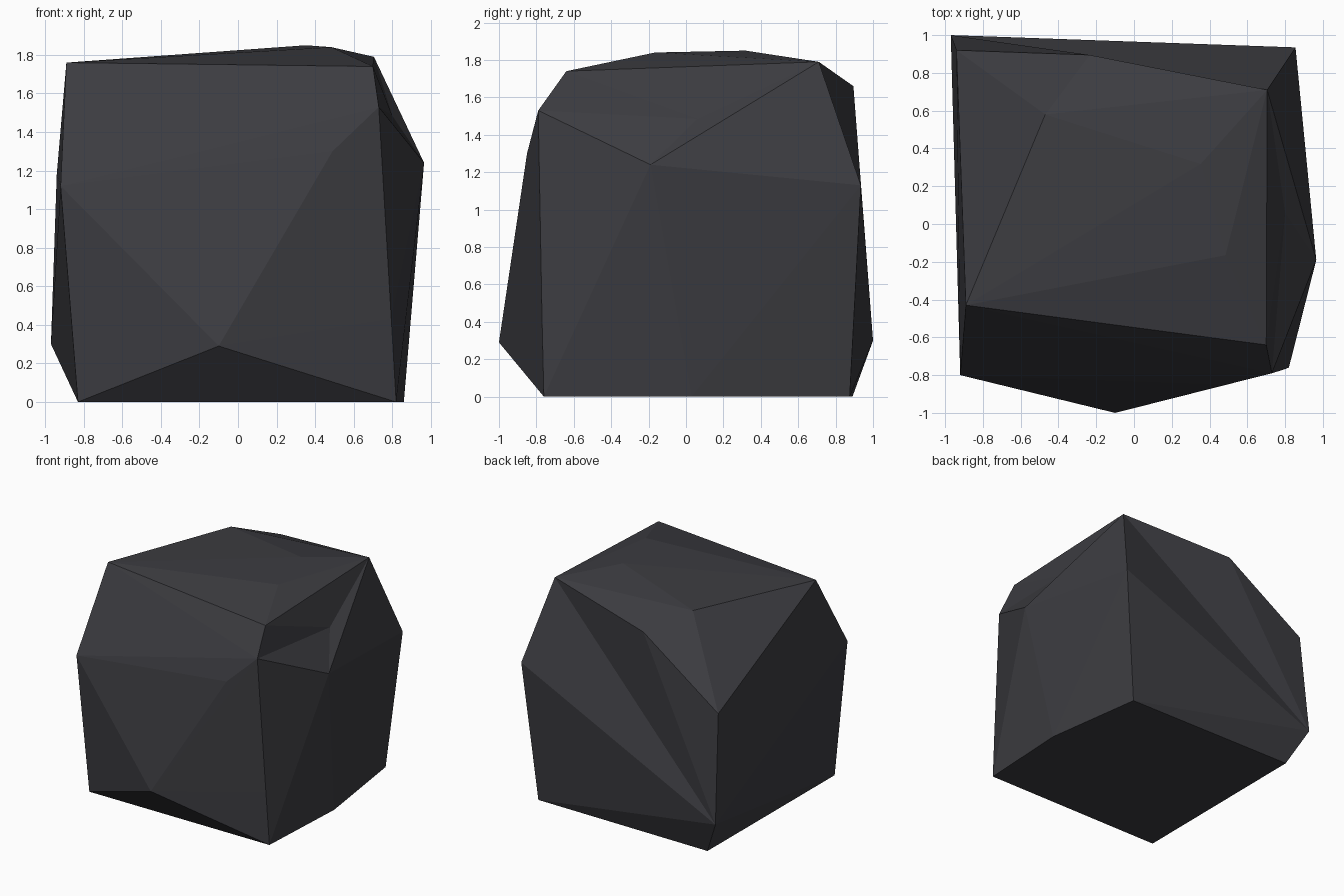
import bpy, bmesh

if "Cube" in bpy.data.objects:
    bpy.data.objects.remove(bpy.data.objects["Cube"])

# Corner points of the boulder, from the foot up
foot = [(0.82, -0.76, 0), (0.86, 0.03, 0), (0.74, 0.875, 0), (-0.82, 0.89, 0), (-0.83, -0.76, 0)]
flanks = [(-0.10, -1.0, 0.29), (-0.97, 1.0, 0.30), (0.795, -0.77, 0.43),
          (-0.92, -0.80, 1.12), (0.49, -0.85, 1.30)]
top = [(-0.89, -0.43, 1.76), (0.485, -0.165, 1.84), (0.353, 0.318, 1.85), (-0.47, 0.58, 1.78)]

bm = bmesh.new()
for p in foot + flanks + top:
    bm.verts.new(p)
# Corners around the two hollow creases
right_front = bm.verts.new((0.73, -0.79, 1.53))
right_peak = bm.verts.new((0.965, -0.19, 1.24))
rim_front = bm.verts.new((0.70, -0.64, 1.74))
rim_back = bm.verts.new((0.705, 0.71, 1.79))
back_right = bm.verts.new((0.855, 0.935, 1.13))
back_left = bm.verts.new((-0.94, 0.92, 1.18))
back_rim = bm.verts.new((-0.235, 0.895, 1.66))

# Main faceted body
bmesh.ops.convex_hull(bm, input=bm.verts[:])


def open_edge(a, b):
    """Remove the two faces along edge a-b; return the opposite corners."""
    edge = bm.edges.get((a, b))
    if edge is None:
        return None
    far = [v for f in edge.link_faces for v in f.verts if v not in (a, b)]
    bmesh.ops.delete(bm, geom=[edge], context='EDGES')
    return far


# Overhanging crease on the back
far = open_edge(back_rim, back_right)
if far:
    for corner in (back_rim, back_right):
        bm.faces.new((far[0], far[1], corner))

# Shallow dent on the right side
far = open_edge(rim_front, right_peak)
if far:
    dent = bm.verts.new((0.80, 0.06, 1.485))
    ring = [rim_front, far[0], right_peak, far[1]]
    for i in range(4):
        bm.faces.new((ring[i], ring[(i + 1) % 4], dent))

bmesh.ops.recalc_face_normals(bm, faces=bm.faces[:])
mesh = bpy.data.meshes.new("boulder")
bm.to_mesh(mesh)
bm.free()

stone = bpy.data.materials.new("dark grey stone")
stone.diffuse_color = (0.045, 0.045, 0.052, 1)
stone.use_nodes = True
stone.node_tree.nodes["Principled BSDF"].inputs["Base Color"].default_value = stone.diffuse_color
mesh.materials.append(stone)
bpy.context.collection.objects.link(bpy.data.objects.new("boulder", mesh))
